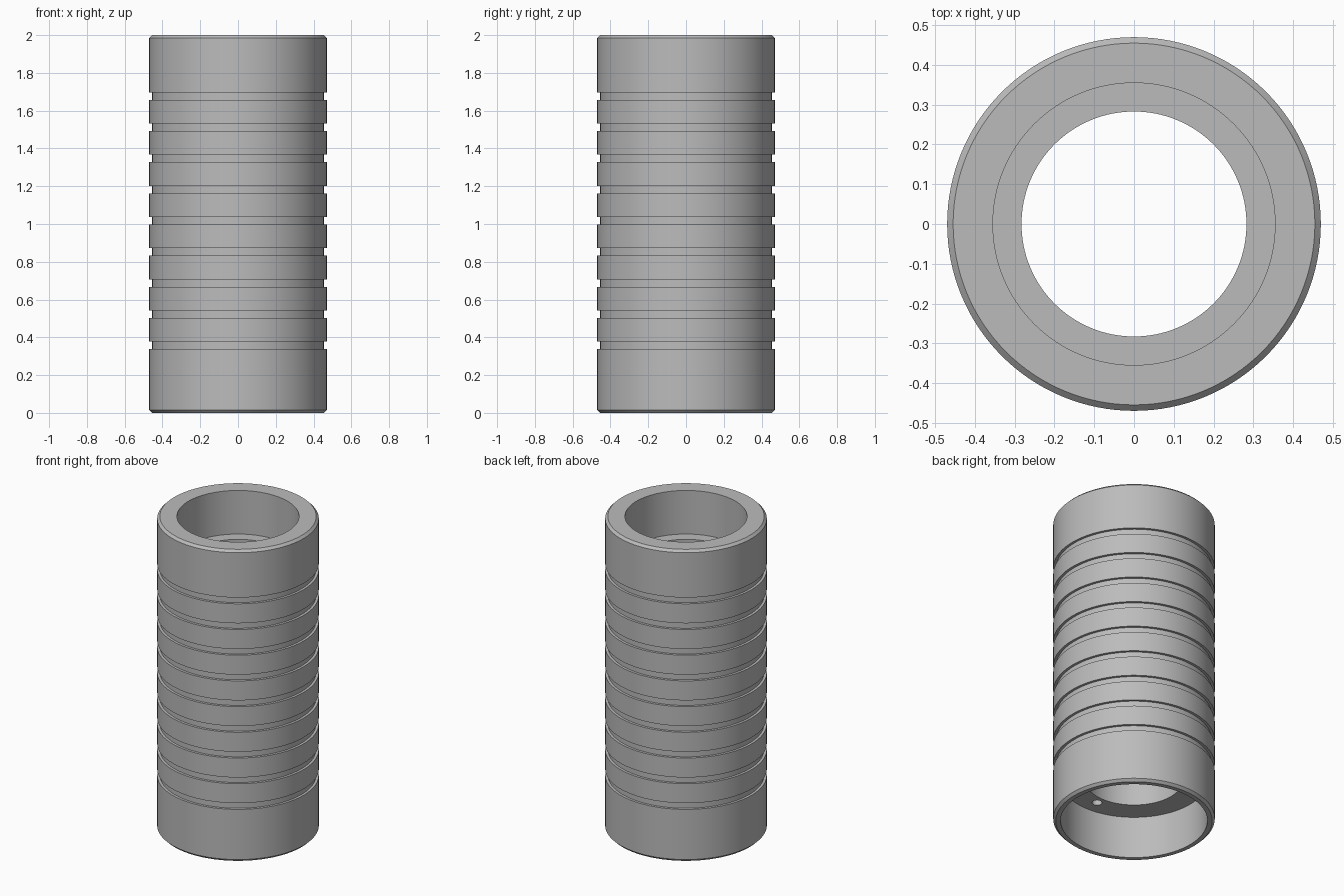
import bpy
import bmesh
from math import radians
from mathutils import Matrix

if "Cube" in bpy.data.objects:
    bpy.data.objects.remove(bpy.data.objects["Cube"])

# Single plain material
GREY = (0.50, 0.50, 0.50, 1.0)
grey = bpy.data.materials.new("plain grey")
grey.use_nodes = True
grey.diffuse_color = GREY
grey.node_tree.nodes["Principled BSDF"].inputs["Base Color"].default_value = GREY

HEIGHT, OUTER, GROOVE_R = 2.0, 0.47, 0.454
TOP_BORE, MID_BORE, BOTTOM_BORE = 0.355, 0.283, 0.427
TOP_LEDGE, BOTTOM_LEDGE = 1.72, 0.27
CHAMFER = 0.015
GROOVES, FIRST_GROOVE, PITCH, GROOVE_W = 9, 0.337, 0.165, 0.04


def add_object(name, bm):
    mesh = bpy.data.meshes.new(name)
    bmesh.ops.recalc_face_normals(bm, faces=bm.faces)
    bm.to_mesh(mesh)
    bm.free()
    mesh.materials.append(grey)
    obj = bpy.data.objects.new(name, mesh)
    bpy.context.collection.objects.link(obj)
    return obj


def lathe(name, profile, steps=128):
    """Spin a closed (radius, z) outline around the z axis."""
    bm = bmesh.new()
    verts = [bm.verts.new((r, 0, z)) for r, z in profile]
    edges = [bm.edges.new((a, b)) for a, b in zip(verts, verts[1:] + verts[:1])]
    bmesh.ops.spin(bm, geom=verts + edges, cent=(0, 0, 0), axis=(0, 0, 1),
                   angle=radians(360), steps=steps, use_merge=True)
    bmesh.ops.remove_doubles(bm, verts=bm.verts, dist=1e-5)
    return add_object(name, bm)


# Sleeve outline: outer wall with grooves, then the stepped bore downwards
outline = [(OUTER - CHAMFER, 0), (OUTER, CHAMFER)]
for i in range(GROOVES):
    low = FIRST_GROOVE + i * PITCH
    high = low + GROOVE_W
    outline += [(OUTER, low), (GROOVE_R, low), (GROOVE_R, high), (OUTER, high)]
outline += [(OUTER, HEIGHT - CHAMFER), (OUTER - CHAMFER, HEIGHT),
            (TOP_BORE, HEIGHT), (TOP_BORE, TOP_LEDGE),
            (MID_BORE, TOP_LEDGE), (MID_BORE, BOTTOM_LEDGE),
            (BOTTOM_BORE, BOTTOM_LEDGE), (BOTTOM_BORE, 0)]
sleeve = lathe("grooved_sleeve", outline)

# Blind pin hole in the lower ledge
bm = bmesh.new()
bmesh.ops.create_cone(bm, cap_ends=True, segments=32, radius1=0.029, radius2=0.029,
                      depth=0.24, matrix=Matrix.Translation((0, -0.335, BOTTOM_LEDGE)))
cutter = add_object("pin_hole_cutter", bm)
cutter.hide_render = True

cut = sleeve.modifiers.new("pin hole", 'BOOLEAN')
cut.operation = 'DIFFERENCE'
cut.solver = 'EXACT'
cut.object = cutter

bpy.ops.object.select_all(action='DESELECT')
sleeve.select_set(True)
bpy.context.view_layer.objects.active = sleeve
bpy.ops.object.modifier_apply(modifier=cut.name)
bpy.data.objects.remove(cutter)
bpy.ops.object.shade_smooth_by_angle(angle=radians(30))
